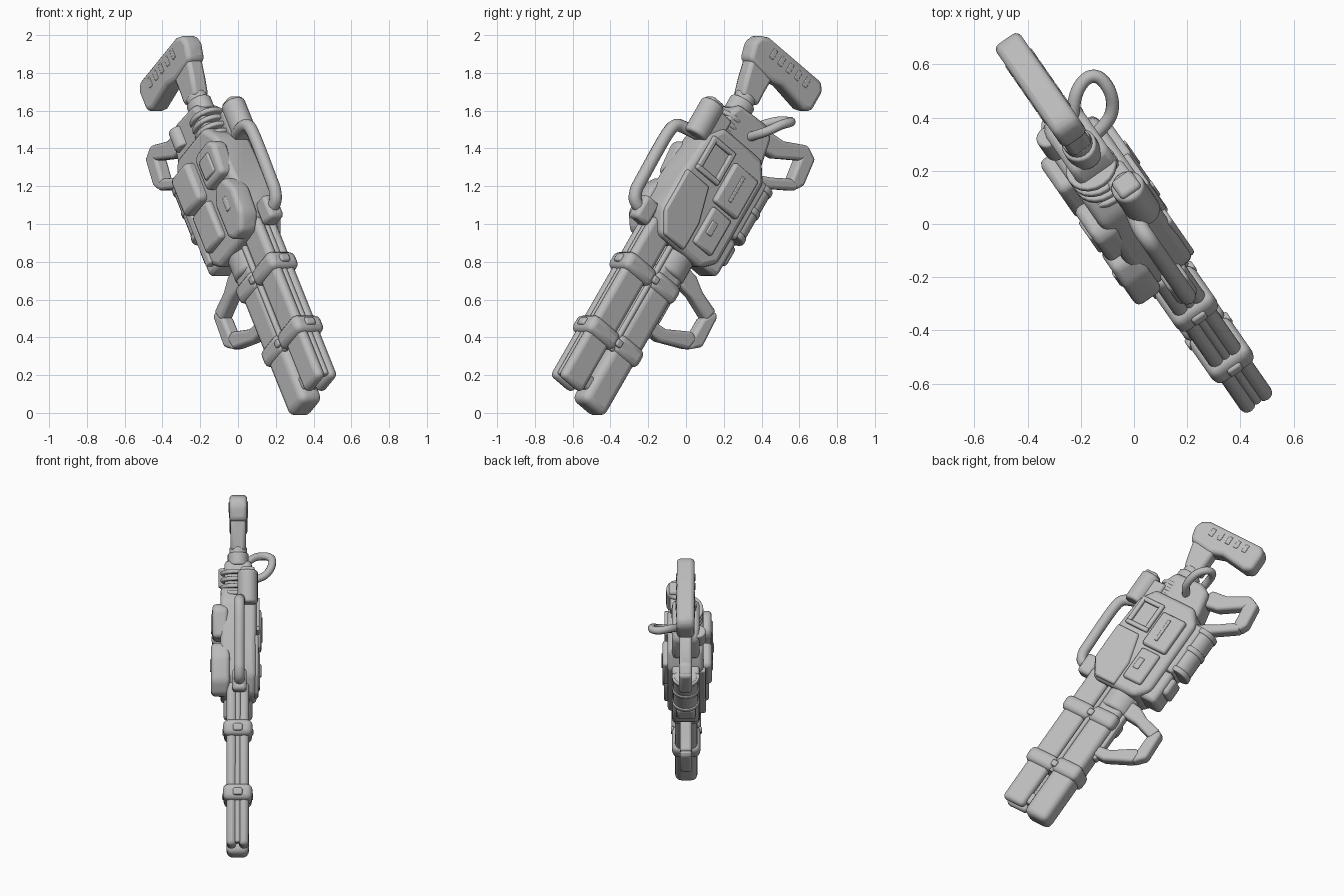
import bpy, bmesh, math
from mathutils import Matrix, Vector

cube = bpy.data.objects.get("Cube")
if cube:
    bpy.data.objects.remove(cube, do_unlink=True)

grey = bpy.data.materials.new("gunmetal_grey")
grey.use_nodes = True
COLOUR = (0.5, 0.5, 0.5, 1)
grey.diffuse_color = COLOUR
grey.node_tree.nodes["Principled BSDF"].inputs["Base Color"].default_value = COLOUR

# Gun frame: a = along the axis to the stock, n = sideways, b = towards the grips
PITCH, YAW = math.radians(55), math.radians(124.8)
level = Vector((math.cos(YAW), math.sin(YAW), 0))
up = Vector((0, 0, 1))
axis_a = level * math.cos(PITCH) + up * math.sin(PITCH)
axis_b = level * math.sin(PITCH) - up * math.cos(PITCH)
axis_n = axis_b.cross(axis_a)
FRAME = Matrix((axis_a, axis_n, axis_b)).transposed().to_4x4()
FRAME.translation = up


def finish(name, mesh, bevel=0.0, segments=2):
    """Place a mesh in the gun frame, soften its edges and shade it."""
    ob = bpy.data.objects.new(name, mesh)
    bpy.context.collection.objects.link(ob)
    ob.matrix_world = FRAME
    mesh.materials.clear()
    mesh.materials.append(grey)
    if bevel:
        mod = ob.modifiers.new("soft_edges", 'BEVEL')
        mod.width, mod.segments = bevel, segments
        mod.limit_method = 'ANGLE'
    bpy.ops.object.select_all(action='DESELECT')
    ob.select_set(True)
    bpy.context.view_layer.objects.active = ob
    bpy.ops.object.shade_smooth_by_angle(angle=math.radians(40))
    return ob


def slab(name, outline, n0, n1, bevel=0.02, segments=2):
    """Extrude an (a, b) outline sideways from n0 to n1."""
    bm = bmesh.new()
    face = bm.faces.new([bm.verts.new((a, n0, b)) for a, b in outline])
    new = bmesh.ops.extrude_face_region(bm, geom=[face])["geom"]
    bmesh.ops.translate(bm, vec=(0, n1 - n0, 0),
                        verts=[v for v in new if isinstance(v, bmesh.types.BMVert)])
    bmesh.ops.recalc_face_normals(bm, faces=bm.faces)
    mesh = bpy.data.meshes.new(name)
    bm.to_mesh(mesh)
    bm.free()
    return finish(name, mesh, bevel, segments)


def box(name, a, b, n, bevel=0.015, segments=2):
    return slab(name, [(a[0], b[0]), (a[1], b[0]), (a[1], b[1]), (a[0], b[1])],
                n[0], n[1], bevel, segments)


def rod(name, a, b, n, rb, rn, bevel=0.01, sides=20):
    """Elliptical cylinder lying along the gun axis."""
    bm = bmesh.new()
    bmesh.ops.create_cone(bm, cap_ends=True, segments=sides, radius1=1, radius2=1, depth=1)
    turn = Matrix.Rotation(math.pi / 2, 4, 'Y')
    size = Matrix.Diagonal((a[1] - a[0], rn, rb, 1))
    place = Matrix.Translation(((a[0] + a[1]) / 2, n, b))
    bmesh.ops.transform(bm, matrix=place @ size @ turn, verts=bm.verts)
    mesh = bpy.data.meshes.new(name)
    bm.to_mesh(mesh)
    bm.free()
    return finish(name, mesh, bevel, 3)


def tube(name, points, radius):
    """Round bar through (a, n, b) points with softened corners."""
    curve = bpy.data.curves.new(name, 'CURVE')
    curve.dimensions = '3D'
    curve.bevel_depth, curve.bevel_resolution = radius, 3
    curve.resolution_u, curve.use_fill_caps = 6, True
    spline = curve.splines.new('NURBS')
    spline.points.add(len(points) - 1)
    for p, co in zip(spline.points, points):
        p.co = (*co, 1)
    spline.use_endpoint_u, spline.order_u = True, 3
    temp = bpy.data.objects.new(name, curve)
    bpy.context.collection.objects.link(temp)
    graph = bpy.context.evaluated_depsgraph_get()
    mesh = bpy.data.meshes.new_from_object(temp.evaluated_get(graph))
    bpy.data.objects.remove(temp, do_unlink=True)
    return finish(name, mesh)


# Stock
slab("shoulder_stock", [(.93, -.19), (1.02, -.22), (1.075, -.205), (1.10, -.15), (1.10, .26),
                        (1.06, .295), (.93, .295), (.91, .24), (.935, .06), (.91, -.03)],
     -.056, .056, .025, 3)
slab("stock_post", [(.75, -.12), (.84, -.15), (.95, -.18), (.95, -.005), (.84, -.005), (.76, .0)],
     -.048, .048, .02)
for i in range(5):
    b = -.1 + i * .065
    for side in (-1, 1):
        box("stock_rib", (1.01, 1.065), (b, b + .03), sorted((side * .046, side * .06)), .004)
rod("buffer_tube", (.58, .78), -.07, 0, .06, .055)
rod("buffer_ring", (.66, .74), -.07, 0, .075, .066)

# Receiver
slab("receiver", [(-.18, -.16), (-.06, -.24), (.1, -.24), (.42, -.22), (.52, -.15), (.52, .15),
                  (.42, .23), (-.1, .23), (-.18, .15)], -.11, .115, .03, 3)
slab("rear_housing", [(.48, -.16), (.62, -.15), (.69, -.12), (.70, .08), (.66, .15),
                      (.48, .19)], -.085, .085, .025)
for i in range(4):
    a = .46 + i * .045
    rod("cooling_ring", (a, a + .026), -.10, -.01, .10, .10, .008)
rod("rear_knob", (.55, .67), .09, -.08, .045, .045)
rod("top_canister", (.39, .60), -.255, .06, .068, .064, .015)
box("canister_cap", (.57, .62), (-.30, -.21), (.015, .105))
box("canister_mount", (.40, .58), (-.23, -.12), (.0, .10))

# Side fittings at -n
slab("side_dome", [(-.18, -.19), (-.10, -.255), (.06, -.265), (.15, -.22), (.15, -.12),
                   (.06, -.07), (-.14, -.07), (-.18, -.11)], -.168, -.05, .045, 4)
rod("dome_boss", (-.03, .05), -.17, -.162, .022, .013)
slab("side_pod", [(.18, -.22), (.36, -.24), (.40, -.2), (.40, -.07), (.36, -.04), (.18, -.04)],
     -.16, -.06, .03, 3)
box("pod_lid", (.22, .34), (-.18, -.08), (-.17, -.14), .01)
box("side_panel", (-.08, .16), (.0, .17), (-.145, -.08), .02)
box("side_panel_rear", (.18, .42), (.02, .20), (-.165, -.08), .025)
box("side_strip", (-.12, .4), (.18, .23), (-.125, -.08), .01)

# Side fittings at +n
slab("cover_plate", [(-.17, -.15), (-.06, -.225), (.2, -.225), (.2, -.06), (.0, -.0), (-.17, .0)],
     .09, .128, .012)
for b in (-.19, -.05):
    box("vent_rail", (.25, .43), (b, b + .03), (.09, .135), .008)
for a in (.23, .41):
    box("vent_end", (a, a + .03), (-.19, -.02), (.09, .135), .008)
box("access_panel", (-.1, .13), (.02, .16), (.09, .138))
box("access_panel_rear", (.15, .40), (.0, .18), (.09, .145))
box("panel_latch", (-.02, .06), (.05, .09), (.12, .146), .006)
box("panel_bar", (.2, .36), (.07, .09), (.135, .152), .004)

# Battery below the receiver
rod("battery", (.12, .44), .28, .0, .065, .08, .02)
for a in (.10, .26, .40):
    rod("battery_band", (a, a + .035), .278, 0, .073, .087, .008)
box("battery_mount", (.08, .44), (.18, .27), (-.085, .085))
box("foregrip_block", (-.15, .08), (.15, .285), (-.085, .085), .025)
box("lower_lug", (-.06, .06), (.25, .315), (-.06, .06), .02)

# Carry handle
tube("carry_handle", [(-.11, .01, -.22), (-.11, .01, -.34), (-.04, .01, -.375), (.0, .01, -.375),
                      (.18, .01, -.38), (.33, .01, -.38), (.39, .01, -.365), (.41, .01, -.31),
                      (.42, .03, -.23)], .034)
box("handle_foot", (-.17, -.03), (-.32, -.22), (-.035, .055), .02)

# Hose loop on the side
tube("hose_loop", [(.68, .03, .07), (.745, .08, .11), (.765, .16, .145), (.75, .21, .13),
                   (.70, .215, .08), (.64, .19, .05), (.60, .14, .03), (.58, .06, .03)], .025)

# Grips: rings of bars
def grip(name, bars, half):
    for part, outline in zip(("upper", "outer", "lower"), bars):
        slab(f"{name}_{part}_bar", outline, -half, half, .018, 3)


grip("rear_grip", [
    [(.58, .12), (.70, .14), (.71, .25), (.78, .39), (.75, .46), (.69, .40), (.60, .25)],
    [(.765, .385), (.75, .468), (.59, .49), (.54, .46), (.56, .405), (.69, .385)],
    [(.54, .465), (.59, .455), (.57, .395), (.51, .30), (.45, .18), (.40, .22), (.445, .31)]],
    .04)
grip("front_grip", [
    [(-.19, .12), (-.20, .20), (-.245, .28), (-.28, .41), (-.36, .39), (-.31, .235), (-.30, .12)],
    [(-.28, .405), (-.30, .435), (-.485, .445), (-.55, .375), (-.46, .36), (-.36, .36)],
    [(-.545, .38), (-.47, .395), (-.455, .345), (-.54, .20), (-.55, .1), (-.62, .1), (-.62, .2)]],
    .038)
box("grip_rail", (-.64, -.15), (.10, .15), (-.03, .03), .012)

# Barrels: a split upper pair with a rod between, one lower barrel
for side in (-1, 1):
    box("upper_barrel", (-1.14, -.1), (-.228, -.068), sorted((side * .008, side * .07)), .028, 3)
    rod("barrel_side_rod", (-.85, -.15), -.045, side * .055, .016, .016)
rod("muzzle_rod", (-1.12, -.1), -.205, 0, .02, .02)
box("lower_barrel", (-1.165, -.1), (-.045, .128), (-.07, .07), .04, 4)
rod("barrel_shroud", (-.3, -.12), .045, 0, .105, .09, .02)
box("muzzle_bridge", (-1.10, -1.02), (-.09, -.02), (-.045, .045))

# Collars clamping the barrels
for a in (-.80, -.39):
    box("upper_collar", (a - .055, a + .05), (-.25, -.04), (-.092, .092), .035, 3)
    box("lower_collar", (a - .045, a + .065), (-.05, .14), (-.088, .088), .035, 3)
    for side in (-1, 1):
        box("collar_bolt", (a - .02, a + .02), (-.06, -.02),
            sorted((side * .07, side * .097)), .008)
    box("collar_lug", (a - .025, a + .02), (-.262, -.23), (-.03, .03), .01)
